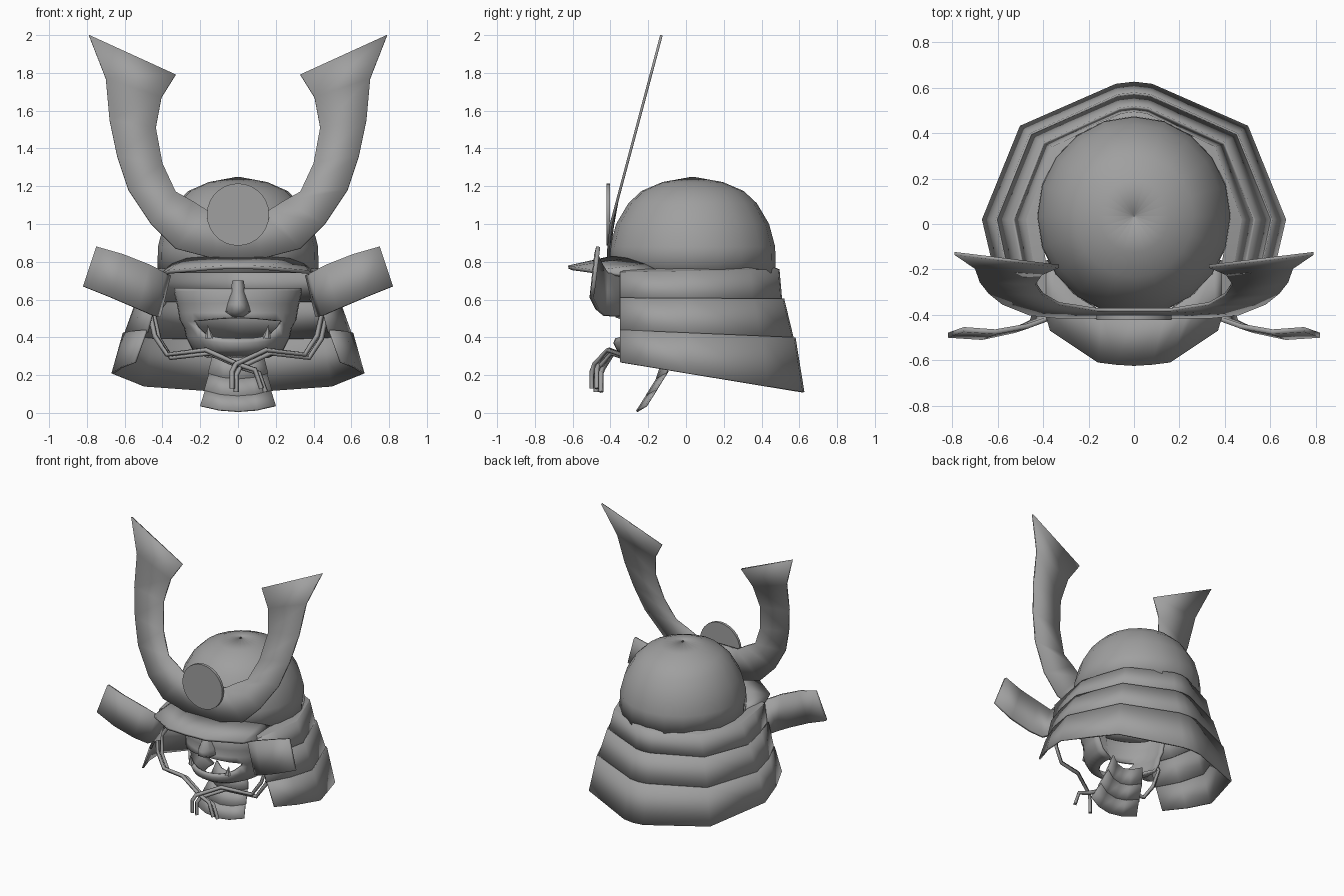
import bpy, bmesh, math
from mathutils import Vector

if "Cube" in bpy.data.objects:
    bpy.data.objects.remove(bpy.data.objects["Cube"])

steel = bpy.data.materials.new("grey_steel")
steel.diffuse_color = (0.35, 0.35, 0.35, 1)
steel.use_nodes = True
steel.node_tree.nodes["Principled BSDF"].inputs["Base Color"].default_value = steel.diffuse_color


def make(name, verts, faces, thick=0, angle=40, offset=-1):
    me = bpy.data.meshes.new(name)
    me.from_pydata([tuple(v) for v in verts], [], faces)
    bm = bmesh.new()
    bm.from_mesh(me)
    bmesh.ops.remove_doubles(bm, verts=bm.verts, dist=1e-5)
    bmesh.ops.recalc_face_normals(bm, faces=bm.faces)
    bm.to_mesh(me)
    bm.free()
    ob = bpy.data.objects.new(name, me)
    bpy.context.collection.objects.link(ob)
    me.materials.append(steel)
    if thick:
        mod = ob.modifiers.new("thickness", 'SOLIDIFY')
        mod.thickness = thick
        mod.offset = offset
    bpy.ops.object.select_all(action='DESELECT')
    ob.select_set(True)
    bpy.context.view_layer.objects.active = ob
    bpy.ops.object.shade_smooth_by_angle(angle=math.radians(angle))
    return ob


def loft(name, rows, closed=False, skip=lambda r, c: False, **kw):
    """Skin equal-length rows of points."""
    n = len(rows[0])
    faces = []
    for r in range(len(rows) - 1):
        for c in range(n if closed else n - 1):
            d = (c + 1) % n
            if not skip(r, c):
                faces.append((r * n + c, r * n + d, (r + 1) * n + d, (r + 1) * n + c))
    return make(name, [p for row in rows for p in row], faces, **kw)


def mirrored(half):
    """Half outline ending on the centre line, extended to the other side."""
    return half + [(-p[0], *p[1:]) for p in reversed(half) if abs(p[0]) > 1e-6]


# Helmet bowl
bowl = [(0.44, 0.74), (0.437, 0.88), (0.405, 1.0), (0.34, 1.11), (0.27, 1.175), (0.16, 1.222), (0.004, 1.25)]
loft("helmet_bowl", [[(r * 0.97 * math.cos(a), 0.035 + r * math.sin(a), z)
                      for a in [math.tau * i / 20 for i in range(20)]] for r, z in bowl],
     closed=True, thick=0.012, angle=60)


# Three-tier neck guard, open at the front
def guard_row(w, back, end, z_front, z_back):
    half = [(end, -0.35), (w * 0.93, -0.18), (w, 0.02), (w * 0.75, back * 0.69), (w * 0.12, back * 0.985), (0, back)]
    return [(x, y, z_front + (z_back - z_front) * (y + 0.35) / (back + 0.35)) for x, y in mirrored(half)]


tiers = [((0.475, 0.495, 0.41, 0.745, 0.76), (0.53, 0.51, 0.43, 0.59, 0.59)),
         ((0.535, 0.52, 0.44, 0.61, 0.605), (0.605, 0.572, 0.485, 0.43, 0.39)),
         ((0.61, 0.58, 0.49, 0.44, 0.40), (0.67, 0.627, 0.55, 0.27, 0.11))]
for i, (top, bottom) in enumerate(tiers):
    loft(f"neck_guard_tier_{i + 1}", [guard_row(*top), guard_row(*bottom)], thick=0.012, angle=50)

# Ledge joining the bowl to the first tier
ledge = guard_row(*tiers[0][0])
loft("neck_guard_ledge", [ledge, [(x * 0.88, 0.035 + (y - 0.035) * 0.92, z + 0.015) for x, y, z in ledge]])

# Brim over the brow
inner = mirrored([(0.39, -0.16, 0.76), (0.35, -0.22, 0.79), (0.27, -0.31, 0.82), (0.14, -0.39, 0.83), (0, -0.40, 0.83)])
outer = mirrored([(0.41, -0.33, 0.735), (0.37, -0.47, 0.755), (0.16, -0.61, 0.775), (0.08, -0.62, 0.78), (0, -0.625, 0.78)])
loft("brim", [inner, outer], thick=0.02)

# Turned-back side wings
for s, side in ((1, "right"), (-1, "left")):
    low = [(0.42, -0.33, 0.51), (0.45, -0.43, 0.515), (0.53, -0.47, 0.55), (0.67, -0.50, 0.61), (0.82, -0.49, 0.67)]
    high = [(0.365, -0.33, 0.73), (0.385, -0.42, 0.74), (0.47, -0.45, 0.785), (0.61, -0.475, 0.84), (0.75, -0.465, 0.88)]
    loft(f"side_wing_{side}", [[(s * x, y, z) for x, y, z in row] for row in (low, high)], thick=0.022, offset=0)


# Horned crest, bending back as it rises
def lean(z):
    return -0.41 if z < 0.95 else -0.41 + 0.2667 * (z - 0.95)


outside = [(0, 0.815), (0.12, 0.815), (0.33, 0.87), (0.46, 1.0), (0.58, 1.18), (0.64, 1.36), (0.68, 1.55), (0.70, 1.77), (0.79, 2.0)]
inside = [(0, 1.07), (0.10, 1.07), (0.16, 1.07), (0.24, 1.12), (0.33, 1.17), (0.40, 1.32), (0.435, 1.51), (0.405, 1.67), (0.33, 1.79)]
rows = [[(x, lean(z), z) for x, z in mirrored(list(reversed(line)))] for line in (outside, inside)]
loft("horned_crest", rows, thick=0.014, offset=0, angle=30)

# Crest disc
n = 28
ring = [(0.165 * math.cos(math.tau * i / n), 1.05 + 0.165 * math.sin(math.tau * i / n)) for i in range(n)]
make("crest_disc", [(x, -0.422, z) for x, z in ring] + [(x, -0.402, z) for x, z in ring],
     [tuple(range(n)), tuple(range(n, 2 * n))] +
     [(i, (i + 1) % n, n + (i + 1) % n, n + i) for i in range(n)], angle=30)

# Face mask with an open mouth
angles = [math.radians(a) for a in range(-100, 101, 10)]
profile = [(0.66, 0.335, 0.255), (0.645, 0.34, 0.27), (0.58, 0.325, 0.26), (0.53, 0.315, 0.265), (0.495, 0.31, 0.275),
           (0.395, 0.285, 0.275), (0.37, 0.275, 0.285), (0.33, 0.24, 0.265), (0.29, 0.16, 0.20)]


def mask_z(r, z, a):
    t = min(abs(a) / math.radians(50), 1)
    if r == 5:
        return z + 0.055 * t ** 3
    if r == 6:
        return z + 0.03 * t ** 3
    return z + (0.012 * math.cos(3 * a) if r == 4 else 0)


loft("face_mask", [[(rx * math.sin(a), -0.10 - ry * math.cos(a), mask_z(r, z, a)) for a in angles]
                   for r, (z, rx, ry) in enumerate(profile)],
     skip=lambda r, c: r == 4 and 5 <= c <= 14, thick=0.018, angle=60)

# Nose, lofted from bridge to nostrils
nose = [(0.70, 0.03, 0.37), (0.64, 0.04, 0.40), (0.575, 0.06, 0.45), (0.535, 0.072, 0.44), (0.51, 0.04, 0.39)]
loft("nose", [[(-w, -0.34, z), (-w * 0.75, -0.35 - (d - 0.35) * 0.5, z), (-w * 0.3, -d, z),
               (w * 0.3, -d, z), (w * 0.75, -0.35 - (d - 0.35) * 0.5, z), (w, -0.34, z)] for z, w, d in nose],
     closed=True, angle=70)

# Fangs
for s, side in ((1, "right"), (-1, "left")):
    base = [(s * (0.15 + 0.025 * math.cos(k * math.tau / 6)), -0.335 + 0.015 * math.sin(k * math.tau / 6), 0.395) for k in range(6)]
    make(f"fang_{side}", base + [(s * 0.16, -0.335, 0.465)], [(k, (k + 1) % 6, 6) for k in range(6)])

# Throat guard of three curved overlapping plates
plates = [(0.32, 0.20, 0.13, -0.10, -0.14), (0.215, 0.11, 0.15, -0.13, -0.195), (0.125, 0.03, 0.17, -0.185, -0.245)]
for i, (z1, z0, w, y1, y0) in enumerate(plates):
    cols = [-1, -0.5, 0, 0.5, 1]
    loft(f"throat_plate_{i + 1}",
         [[(c * w, y1 + 0.05 * c * c - 0.02, z1 + 0.03 * c * c - 0.02) for c in cols],
          [(c * (w + 0.03), y0 + 0.05 * c * c - 0.02, z0 + 0.03 * c * c - 0.02) for c in cols]], thick=0.01)


# Chin cords, each of two parallel strands
def cord(name, points, shift):
    cu = bpy.data.curves.new(name, 'CURVE')
    cu.dimensions = '3D'
    cu.bevel_depth = 0.014
    cu.bevel_resolution = 0
    cu.use_fill_caps = True
    sp = cu.splines.new('POLY')
    sp.points.add(len(points) - 1)
    for p, q in zip(sp.points, points):
        p.co = (*(Vector(q) + Vector(shift)), 1)
    ob = bpy.data.objects.new(name, cu)
    bpy.context.collection.objects.link(ob)
    cu.materials.append(steel)


side_run = [(0.40, -0.30, 0.60), (0.455, -0.30, 0.52), (0.43, -0.33, 0.40), (0.365, -0.35, 0.30), (0.16, -0.42, 0.325)]
left_path = [(-x, y, z) for x, y, z in side_run] + [(0.02, -0.47, 0.245), (0.10, -0.48, 0.22), (0.135, -0.48, 0.12)]
right_path = side_run + [(0.0, -0.49, 0.25), (-0.02, -0.505, 0.21), (-0.02, -0.505, 0.12)]
for name, path in (("left", left_path), ("right", right_path)):
    cord(f"chin_cord_{name}_a", path, (-0.011, 0.008, 0.009))
    cord(f"chin_cord_{name}_b", path, (0.011, 0.03, -0.009))
